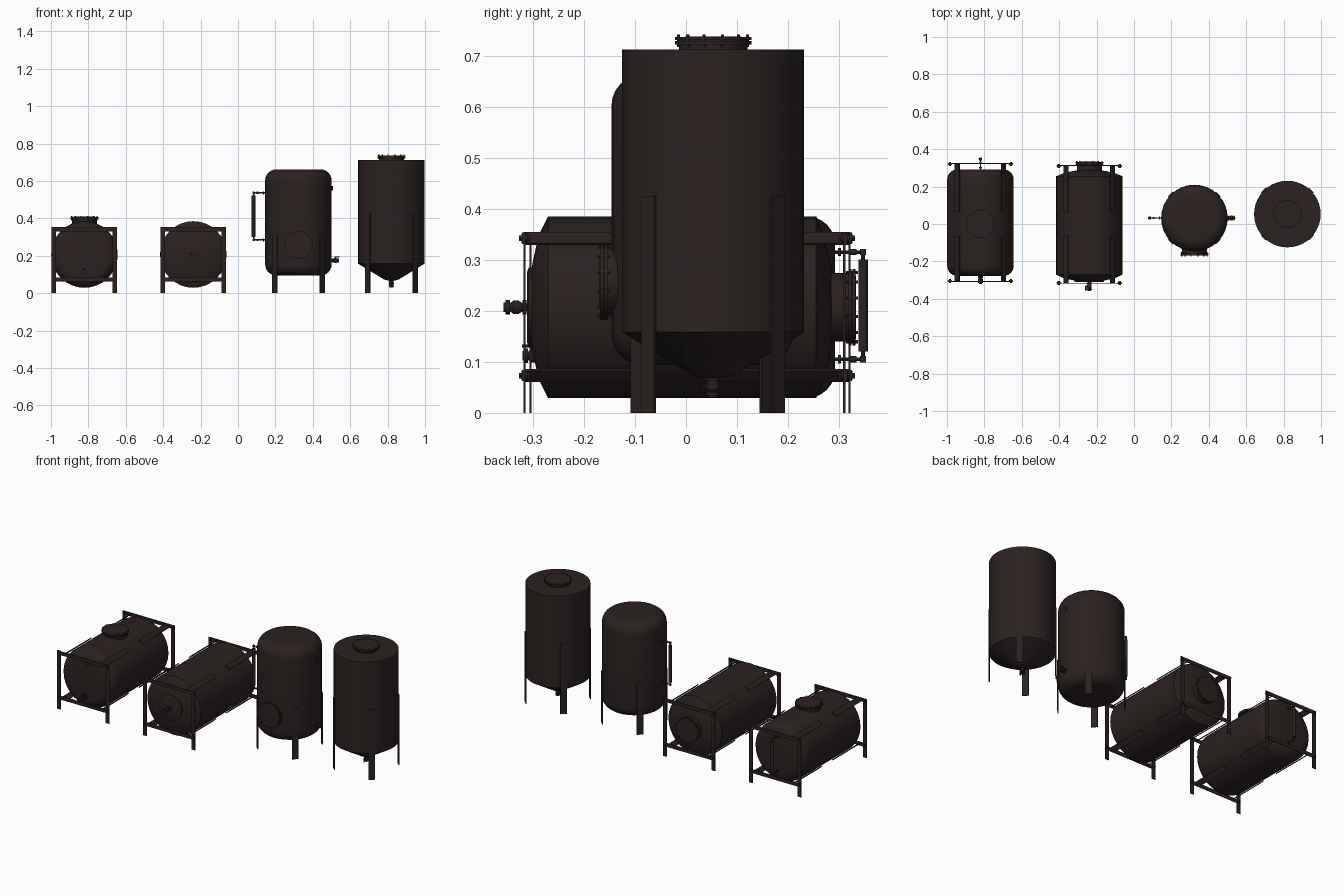
import bpy, math
from mathutils import Vector, Matrix

cube = bpy.data.objects.get("Cube")
if cube:
    bpy.data.objects.remove(cube, do_unlink=True)


def material(name, rgb):
    m = bpy.data.materials.new(name)
    m.use_nodes = True
    m.diffuse_color = (*rgb, 1)
    m.node_tree.nodes["Principled BSDF"].inputs["Base Color"].default_value = (*rgb, 1)
    return m


STEEL = material("dark brown steel", (0.024, 0.016, 0.015))
UP, DOWN = Vector((0, 0, 1)), Vector((0, 0, -1))
FRONT, BACK = Vector((0, -1, 0)), Vector((0, 1, 0))
LEFT, RIGHT = Vector((1, 0, 0)), Vector((-1, 0, 0))


def finish(name, verts, faces, matrix, smooth=True):
    me = bpy.data.meshes.new(name)
    me.from_pydata(verts, [], faces)
    me.transform(matrix)
    me.materials.append(STEEL)
    ob = bpy.data.objects.new(name, me)
    bpy.context.collection.objects.link(ob)
    if smooth:
        bpy.ops.object.select_all(action="DESELECT")
        ob.select_set(True)
        bpy.context.view_layer.objects.active = ob
        bpy.ops.object.shade_smooth_by_angle(angle=math.radians(35))
    return ob


def frame_matrix(base, axis):
    return Matrix.Translation(base) @ axis.to_track_quat("Z", "Y").to_matrix().to_4x4()


def lathe(name, base, axis, profile, segs=32):
    """Closed solid turned from (radius, distance along axis) points."""
    verts, faces, n = [], [], len(profile)
    for r, h in profile:
        for i in range(segs):
            a = math.tau * i / segs
            verts.append((r * math.cos(a), r * math.sin(a), h))
    for k in range(n - 1):
        for i in range(segs):
            j = (i + 1) % segs
            faces.append((k * segs + i, k * segs + j, (k + 1) * segs + j, (k + 1) * segs + i))
    faces.append(tuple(reversed(range(segs))))
    faces.append(tuple(range((n - 1) * segs, n * segs)))
    return finish(name, verts, faces, frame_matrix(Vector(base), axis))


def rod(name, base, axis, r, length, segs=12):
    return lathe(name, base, axis, [(r, 0), (r, length)], segs)


def box(name, center, size, rot=None):
    verts = [(x * size[0] / 2, y * size[1] / 2, z * size[2] / 2)
             for x in (-1, 1) for y in (-1, 1) for z in (-1, 1)]
    faces = [(0, 1, 3, 2), (4, 6, 7, 5), (0, 4, 5, 1), (2, 3, 7, 6), (0, 2, 6, 4), (1, 5, 7, 3)]
    return finish(name, verts, faces, Matrix.Translation(center) @ (rot or Matrix()), False)


def rounded_profile(radius, start, end, corner):
    arc = [math.radians(15 * i) for i in range(7)]
    low = [(radius - corner + corner * math.sin(a), start + corner * (1 - math.cos(a))) for a in arc]
    return low + [(r, start + end - h) for r, h in reversed(low)]


def manhole(name, base, axis, neck):
    """Neck, paired flanges, lid and a ring of bolts."""
    lathe(name, base, axis, [(0.067, -0.03), (0.067, neck), (0.075, neck), (0.075, neck + 0.006),
                             (0.070, neck + 0.006), (0.070, neck + 0.008), (0.075, neck + 0.008),
                             (0.075, neck + 0.014), (0.05, neck + 0.015)])
    m = frame_matrix(Vector(base), axis)
    for i in range(12):
        a = math.tau * (i + 0.5) / 12
        p = m @ Vector((0.070 * math.cos(a), 0.070 * math.sin(a), neck - 0.005))
        rod(name + "_bolt", p, axis, 0.0035, 0.024, 6)


def valve(name, base, axis, length, handle):
    """Pipe stub with flanges, a round body and a lever."""
    L = length
    lathe(name, base, axis, [(0.007, -0.02), (0.007, 0.1 * L), (0.014, 0.1 * L), (0.014, 0.25 * L),
                             (0.008, 0.25 * L), (0.013, 0.4 * L), (0.013, 0.62 * L), (0.008, 0.75 * L),
                             (0.014, 0.75 * L), (0.014, 0.92 * L), (0.009, 0.92 * L), (0.009, L)], 16)
    mid = Vector(base) + axis * 0.5 * L
    rod(name + "_stem", mid, handle, 0.004, 0.02, 8)
    rod(name + "_lever", mid + handle * 0.019, axis, 0.003, 0.022, 8)


def level_gauge(name, x, y, out, z0, z1, reach):
    """Vertical sight tube held by two arms."""
    for z in (z0, z1):
        p = Vector((x, y, z))
        rod(name + "_arm", p - out * 0.03, out, 0.0035, reach + 0.03, 8)
        rod(name + "_arm_flange", p + out * 0.006, out, 0.008, 0.006)
        rod(name + "_cock", p + out * reach * 0.55, out, 0.006, 0.012)
        rod(name + "_joint", p + out * reach + DOWN * 0.006, UP, 0.006, 0.012)
    top = Vector((x, y, z0)) + out * reach
    rod(name + "_rod", top, UP, 0.004, z1 - z0, 8)
    rod(name + "_tube", top + UP * 0.015, UP, 0.0095, z1 - z0 - 0.03, 16)


def cradle(name, cx, y_front, y_back):
    """Plate frames at both ends, bolted, with strips lying along the shell."""
    for y, s in ((y_front, -1), (y_back, 1)):
        for side in (-1, 1):
            x = cx + side * 0.163
            box(name + "_post", (x, y, 0.177), (0.024, 0.004, 0.354))
            for z, up in ((0.342, 1), (0.073, -1)):
                rod(name + "_bolt", (x, y - 0.011, z), BACK, 0.006, 0.022, 6)
                rod(name + "_washer", (x, y - 0.006, z), BACK, 0.009, 0.012)
                # strip tangent to the shell
                tilt = Matrix.Rotation(side * up * math.radians(43), 4, "Y")
                inner = s * 0.065
                box(name + "_strip", (cx + side * 0.124, (y + inner) / 2, z),
                    (0.032, abs(y - inner), 0.005), tilt)
        for z in (0.342, 0.073):
            box(name + "_crossbar", (cx, y + s * 0.003, z), (0.346, 0.004, 0.022))


def legs(name, cx, cy, top):
    for i in range(4):
        a = math.radians(45 + 90 * i)
        p = (cx + 0.179 * math.cos(a), cy + 0.179 * math.sin(a), top / 2)
        box(name, p, (0.005, 0.036, top), Matrix.Rotation(a, 4, "Z"))


R = 0.178

# Rounded horizontal tank
X1, Z1 = -0.821, 0.207
lathe("rounded_tank", (X1, 0, Z1), BACK, rounded_profile(R, -0.278, 0.292, 0.055))
cradle("rounded_cradle", X1, -0.305, 0.32)
manhole("rounded_tank_manhole", (X1, 0, 0.38), UP, 0.014)
level_gauge("rear_gauge", X1, 0.292, BACK, 0.105, 0.315, 0.055)
rod("rounded_tank_port", (X1, -0.27, 0.302), FRONT, 0.013, 0.014, 16)
valve("rounded_tank_drain", (X1, -0.278, 0.112), FRONT, 0.042, UP)

# Horizontal tank with dished ends
X2 = -0.239
lathe("dished_tank", (X2, 0, Z1), BACK,
      [(0.02, -0.306), (0.085, -0.301), (0.14, -0.289), (R, -0.27),
       (R, 0.255), (0.14, 0.271), (0.085, 0.284), (0.02, 0.289)])
cradle("dished_cradle", X2, -0.316, 0.31)
lathe("dished_tank_front_plate", (X2, -0.29, Z1), FRONT, [(0.078, 0), (0.078, 0.018), (0.07, 0.021)])
valve("dished_tank_valve", (X2, -0.308, Z1), FRONT, 0.049, RIGHT)
manhole("dished_tank_manhole", (X2, 0.285, Z1), BACK, 0.033)

# Upright rounded tank
X3, Y3 = 0.323, 0.032
lathe("upright_tank", (X3, Y3, 0), UP, rounded_profile(R, 0.095, 0.662, 0.06))
legs("upright_tank_leg", X3, Y3, 0.31)
manhole("upright_tank_manhole", (X3, Y3 - 0.165, 0.257), FRONT, 0.021)
level_gauge("side_gauge", X3 - R, Y3, RIGHT, 0.285, 0.537, 0.062)
valve("upright_tank_valve", (X3 + R, Y3, 0.175), LEFT, 0.04, UP)
rod("upright_tank_port", (X3 + R - 0.01, Y3, 0.56), LEFT, 0.012, 0.016, 16)

# Upright tank with conical bottom
X4, Y4 = 0.82, 0.053
lathe("cone_tank", (X4, Y4, 0), UP,
      [(0.02, 0.068), (0.04, 0.074), (R, 0.158), (R, 0.712)], 40)
legs("cone_tank_leg", X4, Y4, 0.425)
manhole("cone_tank_manhole", (X4, Y4, 0.712), UP, 0.010)
valve("cone_tank_outlet", (X4, Y4, 0.075), DOWN, 0.045, FRONT)
